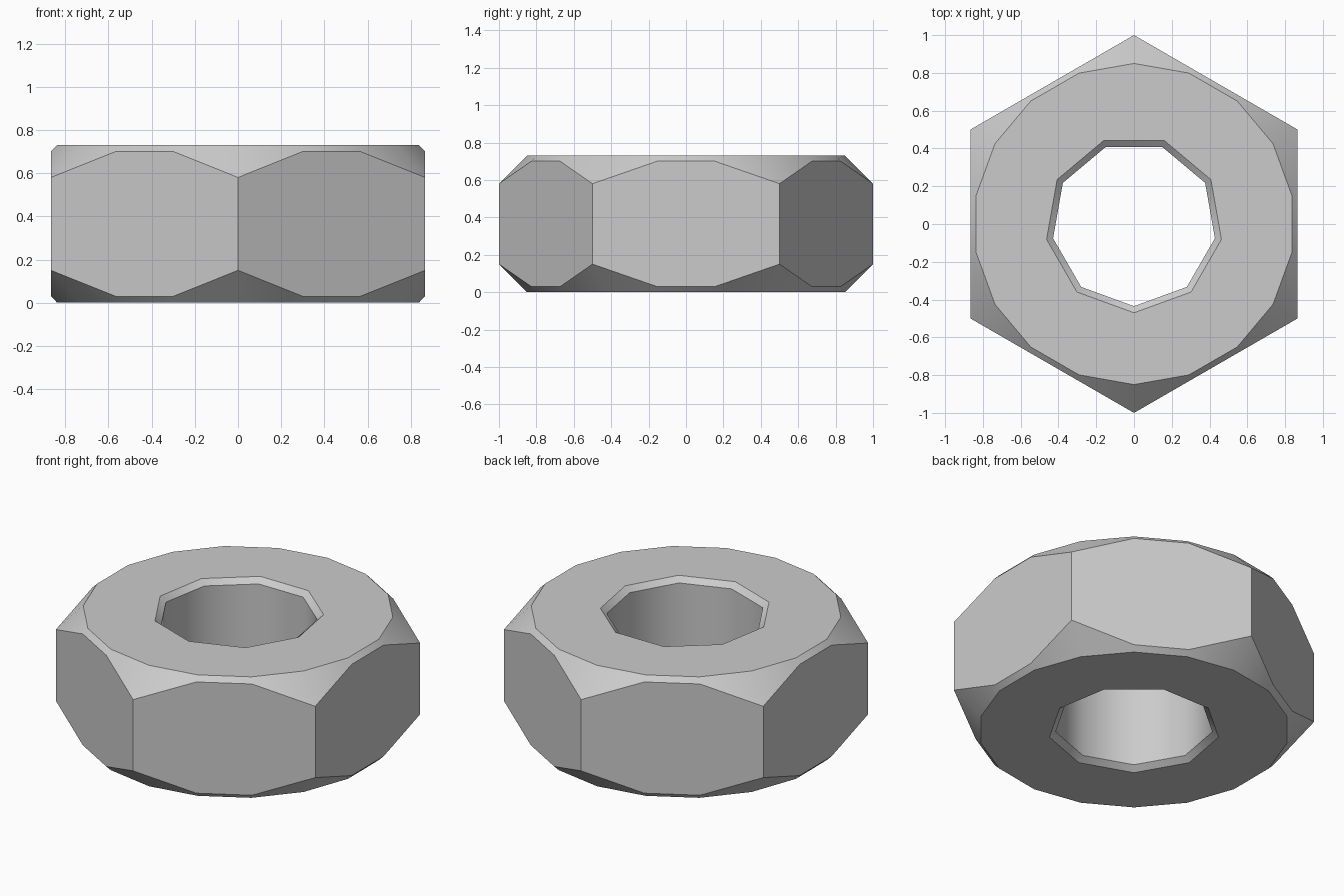
import bpy, bmesh
from math import sin, cos, pi, radians

if "Cube" in bpy.data.objects:
    bpy.data.objects.remove(bpy.data.objects["Cube"])

H = 0.73          # nut height
R_FACE = 0.85     # radius of the flat top and bottom discs
R_BORE = 0.435    # threaded hole radius
R_RIM = 0.47      # hole radius at the chamfered rim
RIM_DEPTH = 0.03

bm = bmesh.new()


def ring(n, radius, z):
    """Ring of n vertices; radius and z may depend on the step angle."""
    verts = []
    for i in range(n):
        a = 2 * pi * i / n
        r = radius(a) if callable(radius) else radius
        h = z(a) if callable(z) else z
        verts.append(bm.verts.new((r * sin(a), -r * cos(a), h)))
    return verts


def bridge(a, b):
    n = len(a)
    for i in range(n):
        j = (i + 1) % n
        bm.faces.new((a[i], a[j], b[j], b[i]))


def hex_radius(a):
    # distance to the hexagon outline, corner at a = 0
    return cos(pi / 6) / cos(a % (pi / 3) - pi / 6)


def cone_drop(a):
    # 45 degree chamfer cone cutting the hexagon
    return hex_radius(a) - R_FACE


# Outer body: disc, chamfer cone, hexagonal wall, chamfer cone, disc
outer = [ring(18, R_FACE, 0),
         ring(18, hex_radius, cone_drop),
         ring(18, hex_radius, lambda a: H - cone_drop(a)),
         ring(18, R_FACE, H)]
# Nine-sided bore with chamfered rims
bore = [ring(9, R_RIM, 0), ring(9, R_BORE, RIM_DEPTH),
        ring(9, R_BORE, H - RIM_DEPTH), ring(9, R_RIM, H)]
for loops in (outer, bore):
    for a, b in zip(loops, loops[1:]):
        bridge(a, b)

# Flat top and bottom around the hole
for o, h in ((outer[0], bore[0]), (outer[3], bore[3])):
    for i in range(9):
        k = (i + 1) % 9
        bm.faces.new((o[2 * i], o[2 * i + 1], o[(2 * i + 2) % 18], h[k], h[i]))

bmesh.ops.recalc_face_normals(bm, faces=bm.faces[:])

# Smooth cones and bore; sharp ring edges and hexagon corners
for f in bm.faces:
    f.smooth = True
for loop in outer + bore:
    for i, v in enumerate(loop):
        bm.edges.get((v, loop[(i + 1) % len(loop)])).smooth = False
for i in range(0, 18, 3):
    bm.edges.get((outer[1][i], outer[2][i])).smooth = False

mesh = bpy.data.meshes.new("hex_nut")
bm.to_mesh(mesh)
bm.free()
nut = bpy.data.objects.new("hex_nut", mesh)
bpy.context.collection.objects.link(nut)
